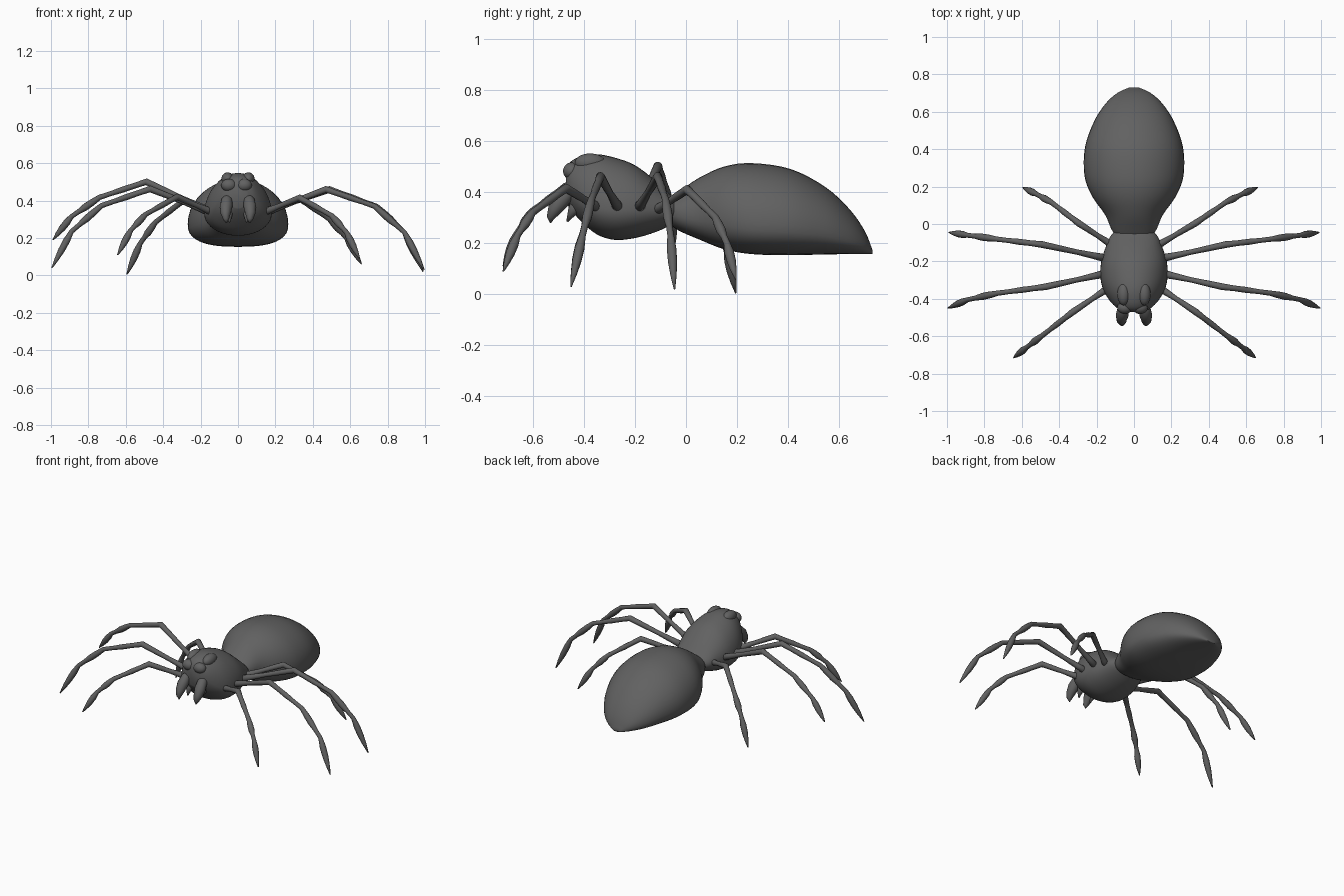
import bpy, bmesh
from math import sin, cos, pi
from mathutils import Vector

cube = bpy.data.objects.get("Cube")
if cube:
    bpy.data.objects.remove(cube)

grey = bpy.data.materials.new("dark grey")
grey.use_nodes = True
colour = (0.12, 0.12, 0.12, 1)
grey.diffuse_color = colour
grey.node_tree.nodes["Principled BSDF"].inputs["Base Color"].default_value = colour


def loft(name, rings):
    """Skin a list of closed rings and cap both ends."""
    bm = bmesh.new()
    loops = [[bm.verts.new(p) for p in ring] for ring in rings]
    n = len(loops[0])
    for a, b in zip(loops, loops[1:]):
        for i in range(n):
            j = (i + 1) % n
            bm.faces.new((a[i], a[j], b[j], b[i]))
    bm.faces.new(loops[0])
    bm.faces.new(loops[-1])
    bmesh.ops.recalc_face_normals(bm, faces=bm.faces)
    mesh = bpy.data.meshes.new(name)
    bm.to_mesh(mesh)
    bm.free()
    mesh.materials.append(grey)
    mesh.shade_smooth()
    obj = bpy.data.objects.new(name, mesh)
    bpy.context.collection.objects.link(obj)
    return obj


def smooth_path(points, steps):
    """Catmull-Rom interpolation of tuples of any length."""
    pts = [points[0], *points, points[-1]]
    out = []
    for a, b, c, d in zip(pts, pts[1:], pts[2:], pts[3:]):
        for s in range(steps):
            t = s / steps
            out.append([q + t / 2 * (r - p + t * (2*p - 5*q + 4*r - u + t * (3*q - p - 3*r + u)))
                        for p, q, r, u in zip(a, b, c, d)])
    return out + [list(points[-1])]


def body(name, stations, low_power):
    """Stations are (y, half width, bottom, widest height, top)."""
    rings = []
    for y, w, low, mid, top in smooth_path(stations, 4):
        ring = []
        for i in range(40):
            c, s = cos(i * pi / 20), sin(i * pi / 20)
            e = 1 if s >= 0 else 2 / low_power
            x = w * abs(c) ** e * (1 if c > 0 else -1)
            z = mid + (top - mid) * s if s >= 0 else mid - (mid - low) * abs(s) ** e
            ring.append((x, y, z))
        rings.append(ring)
    return loft(name, rings)


def tube(name, path, radii, sides=12):
    pts = [Vector(p) for p in path]
    rings = []
    for i, p in enumerate(pts):
        along = (pts[min(i + 1, len(pts) - 1)] - pts[max(i - 1, 0)]).normalized()
        side = along.cross(Vector((0, 0, 1))).normalized()
        up = side.cross(along)
        rings.append([p + radii[i] * (side * cos(k * 2 * pi / sides) + up * sin(k * 2 * pi / sides))
                      for k in range(sides)])
    return loft(name, rings)


def ball(name, centre, size):
    bpy.ops.mesh.primitive_uv_sphere_add(segments=24, ring_count=16, location=centre)
    obj = bpy.context.object
    obj.name = name
    obj.scale = size
    obj.data.materials.append(grey)
    obj.data.shade_smooth()


# Head and thorax in one shell
body("thorax", [(-.47, .05, .36, .42, .49), (-.45, .09, .33, .41, .52),
                (-.41, .13, .285, .37, .54), (-.35, .165, .235, .34, .548),
                (-.28, .18, .213, .33, .535), (-.2, .175, .22, .33, .505),
                (-.12, .15, .243, .33, .445), (-.06, .122, .27, .33, .39),
                (-.02, .07, .29, .33, .36)], 2)

# Abdomen: domed above, flattened below, pointed at the tail
body("abdomen", [(-.07, .09, .28, .33, .37), (-.03, .12, .25, .32, .4),
                 (.05, .155, .215, .31, .455), (.15, .225, .176, .3, .5),
                 (.26, .265, .157, .28, .513), (.41, .262, .153, .27, .49),
                 (.545, .215, .156, .25, .42), (.64, .155, .157, .22, .333),
                 (.7, .09, .157, .195, .247), (.73, .025, .157, .163, .172)], 2.6)

# Legs: hip, knee, shin joint, foot joint, tip
LEGS = {
    "front": [(.12, -.33, .33), (.33, -.47, .415), (.5, -.6, .32), (.58, -.66, .23), (.65, -.715, .09)],
    "second": [(.13, -.26, .33), (.47, -.335, .46), (.73, -.37, .37), (.89, -.405, .23), (.995, -.45, .03)],
    "third": [(.12, -.19, .33), (.49, -.11, .46), (.74, -.08, .37), (.89, -.06, .23), (.99, -.045, .02)],
    "rear": [(.1, -.13, .32), (.33, .005, .41), (.49, .115, .3), (.58, .16, .2), (.66, .195, .06)],
}
# Right-hand pose: sideways reach and lift of the tip
POSE = {"front": (.99, .02), "second": (1, .01), "third": (1, .17), "rear": (.9, -.055)}
LIFT = (0, .24, .28, .5, 1)
# Thickness along each limb segment
SWELL = [(.024, .018, .014, .016), (.018, .015, .016, .013),
         (.014, .018, .019, .013), (.013, .019, .018, .012)]

for part, joints in LEGS.items():
    reach, lift = POSE[part]
    right = [(-x * reach, y, z + lift * k) for (x, y, z), k in zip(joints, LIFT)]
    for side, path in (("left", joints), ("right", right)):
        points = []
        for a, b in zip(path, path[1:]):
            points += [Vector(a).lerp(Vector(b), t / 4) for t in range(4)]
        points.append(Vector(path[-1]))
        radii = [r for seg in SWELL for r in seg] + [.003]
        tube(part + "_leg_" + side, points, radii)

# Paired face parts
for side, s in (("left", 1), ("right", -1)):
    ball("eye_" + side, (s * .041 - .008, -.447, .482), (.041, .034, .034))
    ball("brow_ridge_" + side, (s * .055, -.375, .515), (.034, .06, .036))
    tube("fang_" + side, [(s * .055, -.42, .42), (s * .06, -.46, .4), (s * .064, -.49, .365),
                          (s * .066, -.515, .33), (s * .064, -.53, .3), (s * .062, -.53, .28)],
         [.02, .03, .034, .027, .016, .003])
    tube("mouth_palp_" + side, [(s * .05, -.42, .37), (s * .05, -.44, .33), (s * .045, -.465, .285)],
         [.025, .022, .004])
